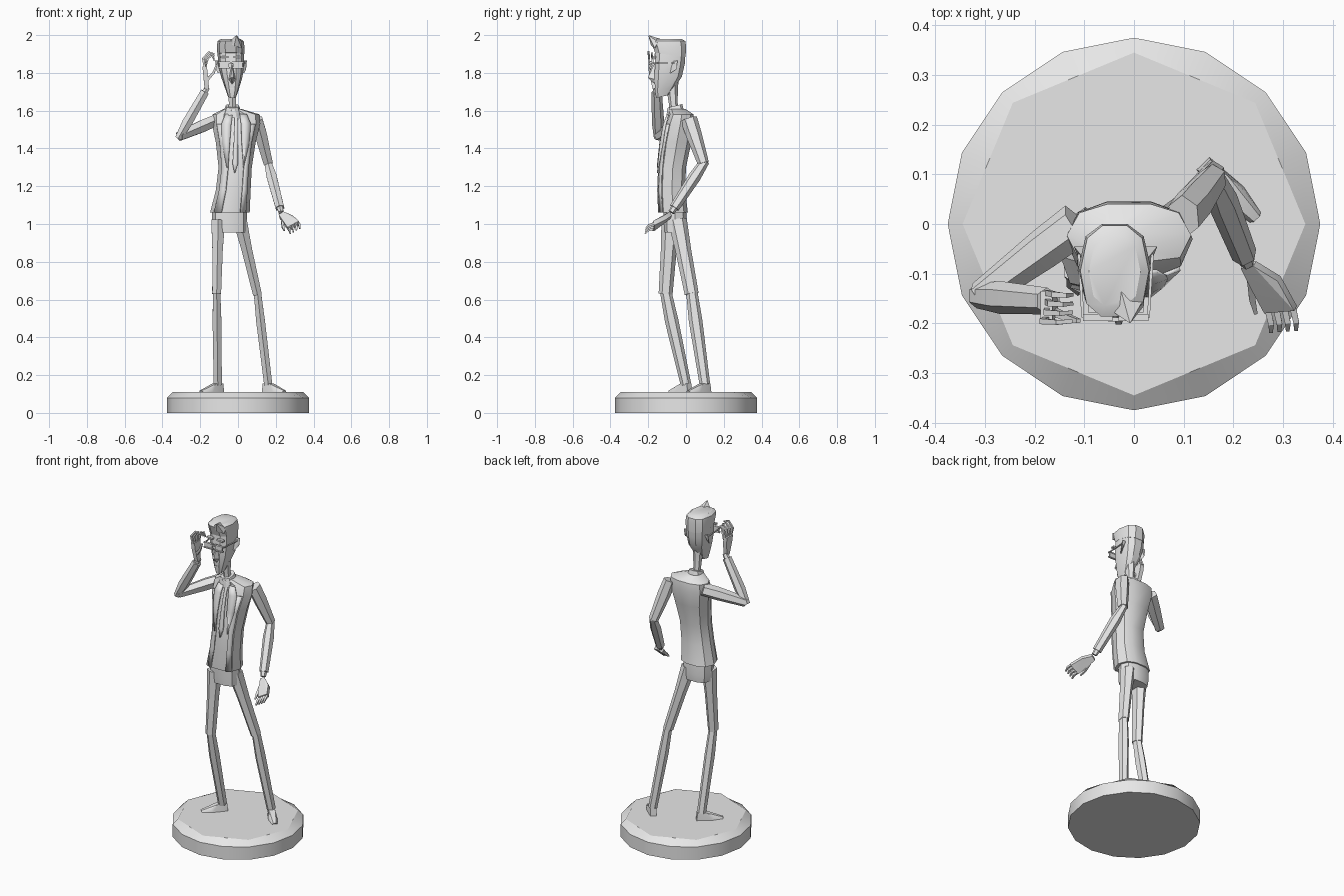
import bpy, bmesh, math
from mathutils import Vector

cube = bpy.data.objects.get("Cube")
if cube:
    bpy.data.objects.remove(cube, do_unlink=True)

grey = bpy.data.materials.new("plain grey")
grey.use_nodes = True
grey.diffuse_color = (0.8, 0.8, 0.8, 1)
grey.node_tree.nodes["Principled BSDF"].inputs["Base Color"].default_value = (0.8, 0.8, 0.8, 1)
parts = []


def finish(name, bm):
    bmesh.ops.recalc_face_normals(bm, faces=bm.faces)
    me = bpy.data.meshes.new(name)
    bm.to_mesh(me)
    bm.free()
    me.materials.append(grey)
    ob = bpy.data.objects.new(name, me)
    bpy.context.collection.objects.link(ob)
    parts.append(ob)
    return ob


def loft(name, rings):
    """Skin closed rings of points and cap both ends."""
    bm = bmesh.new()
    rows = [[bm.verts.new(p) for p in r] for r in rings]
    n = len(rows[0])
    for a, b in zip(rows, rows[1:]):
        for i in range(n):
            j = (i + 1) % n
            bm.faces.new((a[i], a[j], b[j], b[i]))
    bm.faces.new(rows[0])
    bm.faces.new(rows[-1])
    return finish(name, bm)


def limb(name, pts, radii, n=6):
    """Faceted tube through points; radii are (side, depth) pairs."""
    pts = [Vector(p) for p in pts]
    whole = (pts[-1] - pts[0]).normalized()
    ref = Vector((0, 1, 0)) if abs(whole.y) < 0.75 else Vector((0, 0, 1))
    rings = []
    for i, (p, (a, b)) in enumerate(zip(pts, radii)):
        t = (pts[min(i + 1, len(pts) - 1)] - pts[max(i - 1, 0)]).normalized()
        u = t.cross(ref).normalized()
        v = u.cross(t)
        angles = [2 * math.pi * (k + 0.5) / n for k in range(n)]
        rings.append([p + u * a * math.cos(g) + v * b * math.sin(g) for g in angles])
    return loft(name, rings)


def hull(name, pts):
    bm = bmesh.new()
    for p in pts:
        bm.verts.new(p)
    out = bmesh.ops.convex_hull(bm, input=bm.verts)
    junk = [g for g in out["geom_interior"] if isinstance(g, bmesh.types.BMVert)]
    bmesh.ops.delete(bm, geom=junk, context='VERTS')
    bmesh.ops.dissolve_limit(bm, angle_limit=0.02, verts=bm.verts, edges=bm.edges)
    return finish(name, bm)


def box(name, c, s):
    return hull(name, [(c[0] + i * s[0] / 2, c[1] + j * s[1] / 2, c[2] + k * s[2] / 2)
                       for i in (-1, 1) for j in (-1, 1) for k in (-1, 1)])


# Body cross-section: right half from front to back, mirrored
HALF = [(0.4, -1), (0.82, -0.72), (1, 0), (0.8, 0.72), (0.35, 1)]
SECTION = HALF + [(-x, y) for x, y in reversed(HALF)]


def section(z, cx, hw, front, back, tilt=0):
    cy, hd = (front + back) / 2, (back - front) / 2
    return [Vector((cx + u * hw, cy + v * hd, z + tilt * v)) for u, v in SECTION]


# Plinth
def disc(z, r, flat=1):
    return [(r * (flat if i % 2 else 1) * math.sin(i * math.pi / 8),
             r * (flat if i % 2 else 1) * math.cos(i * math.pi / 8), z) for i in range(16)]


loft("plinth", [disc(0, 0.375), disc(0.08, 0.375), disc(0.11, 0.345, math.cos(math.pi / 8))])

# Jacket body: z, centre x, half width, front y, back y
JACKET = [(1.06, -0.043, 0.105, -0.14, 0.01), (1.18, -0.025, 0.092, -0.145, -0.005),
          (1.30, -0.015, 0.088, -0.14, 0.0), (1.43, -0.012, 0.105, -0.125, 0.028),
          (1.53, -0.01, 0.128, -0.105, 0.045), (1.58, -0.01, 0.125, -0.085, 0.04),
          (1.61, -0.03, 0.045, -0.09, -0.005)]
loft("jacket", [section(*r) for r in JACKET])


def on_front(u, z, lift):
    for a, b in zip(JACKET, JACKET[1:]):
        if a[0] <= z <= b[0]:
            t = (z - a[0]) / (b[0] - a[0])
            _, cx, hw, f, k = [p + (q - p) * t for p, q in zip(a, b)]
            v = -1 if abs(u) < 0.4 else -1 + (abs(u) - 0.4) / 0.42 * 0.28
            return Vector((cx + u * hw, (f + k) / 2 + v * (k - f) / 2 - lift, z))


def strip(name, rows, lift):
    """Thin panel laid over the chest; rows are (z, left edge, right edge)."""
    bm = bmesh.new()
    grid = [[bm.verts.new(on_front(a + (b - a) * t, z, lift)) for t in (0, 0.5, 1)]
            for z, a, b in rows]
    for r, s in zip(grid, grid[1:]):
        for i in range(2):
            bm.faces.new((r[i], r[i + 1], s[i + 1], s[i]))
    ob = finish(name, bm)
    mod = ob.modifiers.new("thickness", 'SOLIDIFY')
    mod.thickness = 0.008
    mod.offset = 0


for name, s, gap in (("right", -1, 0.42), ("left", 1, 0.52)):
    strip(name + "_jacket_front", [(z, s * gap, s * 0.8) for z in (1.06, 1.18, 1.3, 1.43, 1.53)], 0.005)
    strip(name + "_lapel", [(1.3, s * gap, s * 0.5), (1.43, s * 0.3, s * 0.68),
                            (1.53, s * 0.2, s * 0.6), (1.58, s * 0.15, s * 0.45)], 0.012)
strip("tie", [(1.27, -0.02, 0.02), (1.32, -0.16, 0.16), (1.43, -0.1, 0.1),
              (1.53, -0.06, 0.06), (1.58, -0.08, 0.08), (1.605, -0.2, 0.2)], 0.008)
loft("shirt_collar", [section(1.57, -0.03, 0.055, -0.105, -0.005, 0.01),
                      section(1.625, -0.03, 0.036, -0.098, -0.02, 0.01)])

# Trousers
loft("trouser_seat", [section(0.955, -0.043, 0.088, -0.115, 0.0),
                      section(1.0, -0.045, 0.092, -0.118, 0.005),
                      section(1.08, -0.045, 0.092, -0.12, 0.0)])
LEGS = {"right": [(-0.105, -0.08, 1.02), (-0.113, -0.108, 0.63), (-0.107, 0.0, 0.15)],
        "left": [(0.01, -0.045, 1.02), (0.102, 0.03, 0.63), (0.16, 0.1, 0.15)]}
for side, (hip, knee, ankle) in LEGS.items():
    hip, knee, ankle = Vector(hip), Vector(knee), Vector(ankle)
    limb(side + "_thigh", [hip, hip.lerp(knee, 0.4), knee],
         [(0.042, 0.05), (0.032, 0.042), (0.027, 0.037)])
    limb(side + "_shin", [knee + Vector((0, 0, 0.015)), knee.lerp(ankle, 0.3), ankle],
         [(0.022, 0.03), (0.027, 0.036), (0.025, 0.028)])
    # Shoe, aimed along the toe direction
    d = Vector((-0.72, -0.69, 0)) if side == "right" else Vector((0.7, -0.72, 0))
    w = Vector((-d.y, d.x, 0))
    c = Vector((ankle.x, ankle.y, 0.11))
    shape = [(-0.03, 0.018, 0), (-0.025, 0.016, 0.045), (0.025, 0.018, 0.045),
             (0.06, 0.026, 0.0), (0.07, 0.022, 0.022), (0.12, 0.015, 0), (0.125, 0.008, 0.008)]
    hull(side + "_shoe", [c + d * a + w * b * s + Vector((0, 0, h))
                          for a, b, h in shape for s in (-1, 1)])

# Sleeves and cuffs
ARMS = {"right": [(-0.115, 0.0, 1.55), (-0.31, -0.145, 1.465), (-0.175, -0.155, 1.70)],
        "left": [(0.1, 0.015, 1.555), (0.16, 0.092, 1.32), (0.222, -0.062, 1.085)]}
for side, (shoulder, elbow, wrist) in ARMS.items():
    shoulder, elbow, wrist = Vector(shoulder), Vector(elbow), Vector(wrist)
    limb(side + "_upper_sleeve", [shoulder, shoulder.lerp(elbow, 0.35), elbow],
         [(0.034, 0.045), (0.037, 0.042), (0.028, 0.03)])
    limb(side + "_lower_sleeve", [elbow - (wrist - elbow) * 0.05, elbow.lerp(wrist, 0.3), wrist],
         [(0.02, 0.025), (0.031, 0.033), (0.026, 0.027)])
    limb(side + "_cuff", [wrist, wrist + (wrist - elbow) * 0.1], [(0.018, 0.019), (0.015, 0.017)])

# Right hand, raised to the glasses
hull("right_palm", [(-0.165 + i * 0.012 + (z - 1.72) * k, -0.165 + j * w, z)
                    for z, w, k in ((1.715, 0.012, 0), (1.79, 0.028, -0.1), (1.835, 0.03, -0.1))
                    for i in (-1, 1) for j in (-1, 1)])
for i in range(4):
    y = -0.192 + 0.018 * i
    limb(f"right_finger_{i + 1}", [(-0.175, y, 1.825), (-0.185 + 0.008 * i, y - 0.004, 1.875),
                                   (-0.155 + 0.006 * i, y - 0.006, 1.91 - 0.006 * i),
                                   (-0.125, y - 0.004, 1.90 - 0.012 * i)],
         [(0.008, 0.008), (0.008, 0.008), (0.007, 0.007), (0.005, 0.005)], 4)
limb("right_thumb", [(-0.165, -0.175, 1.76), (-0.13, -0.19, 1.80), (-0.112, -0.195, 1.845)],
     [(0.011, 0.011), (0.009, 0.009), (0.006, 0.006)], 4)

# Left hand, open and turned out
inner, outer = Vector((0.265, -0.175, 0.972)), Vector((0.325, -0.17, 1.005))
lift = Vector((-0.003, -0.005, 0.011))
palm = [(0.218, -0.085, 1.04), (0.243, -0.08, 1.055), (0.238, -0.125, 1.01),
        (0.292, -0.11, 1.035), inner, outer]
hull("left_palm", [Vector(p) + lift * s for p in palm for s in (-1, 1)])
for i in range(4):
    k = inner.lerp(outer, 0.08 + 0.28 * i)
    limb(f"left_finger_{i + 1}", [k, k + Vector((0.006, -0.026, -0.008)), k + Vector((0.006, -0.042, -0.026))],
         [(0.009, 0.009), (0.008, 0.008), (0.005, 0.005)], 4)
limb("left_thumb", [(0.235, -0.11, 1.02), (0.238, -0.15, 0.985), (0.245, -0.18, 0.965)],
     [(0.011, 0.011), (0.009, 0.009), (0.005, 0.005)], 4)

# Neck and head
limb("neck", [(-0.03, -0.055, 1.57), (-0.03, -0.068, 1.64), (-0.032, -0.075, 1.76)],
     [(0.028, 0.03), (0.021, 0.023), (0.03, 0.035)])
loft("head", [section(1.675, -0.031, 0.022, -0.158, -0.09, 0.008),
              section(1.715, -0.031, 0.036, -0.165, -0.06, 0.008),
              section(1.78, -0.033, 0.057, -0.166, -0.022),
              section(1.85, -0.037, 0.069, -0.165, -0.006),
              section(1.91, -0.038, 0.07, -0.16, -0.004)])
loft("hair", [section(1.895, -0.038, 0.071, -0.164, -0.002, -0.012),
              section(1.94, -0.039, 0.073, -0.176, 0.0),
              section(1.968, -0.039, 0.069, -0.186, -0.003),
              section(1.98, -0.039, 0.052, -0.165, -0.025)])
hull("quiff", [(-0.06, -0.165, 1.955), (0.02, -0.165, 1.93), (0.02, -0.15, 1.965),
               (-0.03, -0.12, 1.975), (-0.02, -0.185, 1.945), (-0.008, -0.2, 2.0)])
hull("nose", [(-0.031, -0.165, 1.855), (-0.05, -0.163, 1.765), (-0.012, -0.163, 1.765),
              (-0.037, -0.202, 1.775), (-0.025, -0.202, 1.775), (-0.031, -0.16, 1.735)])
box("mouth", (-0.031, -0.164, 1.715), (0.03, 0.009, 0.008))

# Ears, brows and glasses on both sides of the face
for side, s in (("right", -1), ("left", 1)):
    x = -0.037
    hull(side + "_ear", [(x + s * a, y, z) for a, y, z in
         ((0.06, -0.085, 1.80), (0.06, -0.075, 1.86), (0.07, -0.08, 1.80), (0.084, -0.045, 1.865),
          (0.08, -0.05, 1.82), (0.06, -0.045, 1.865))])
    box(side + "_brow", (x + s * 0.035, -0.168, 1.885), (0.042, 0.02, 0.01))
    box(side + "_lens", (x + s * 0.036, -0.186, 1.842), (0.05, 0.008, 0.022))
    for z in (1.828, 1.857):
        box(side + "_glasses_rim", (x + s * 0.036, -0.188, z), (0.06, 0.014, 0.007))
    limb(side + "_glasses_arm", [(x + s * 0.066, -0.188, 1.853), (x + s * 0.074, -0.06, 1.853)],
         [(0.004, 0.004)] * 2, 4)
box("glasses_bridge", (-0.037, -0.192, 1.853), (0.03, 0.008, 0.007))

# Smooth shading with sharp creases kept
bpy.ops.object.select_all(action='DESELECT')
for ob in parts:
    ob.select_set(True)
bpy.context.view_layer.objects.active = parts[0]
bpy.ops.object.shade_smooth_by_angle(angle=math.radians(30))
